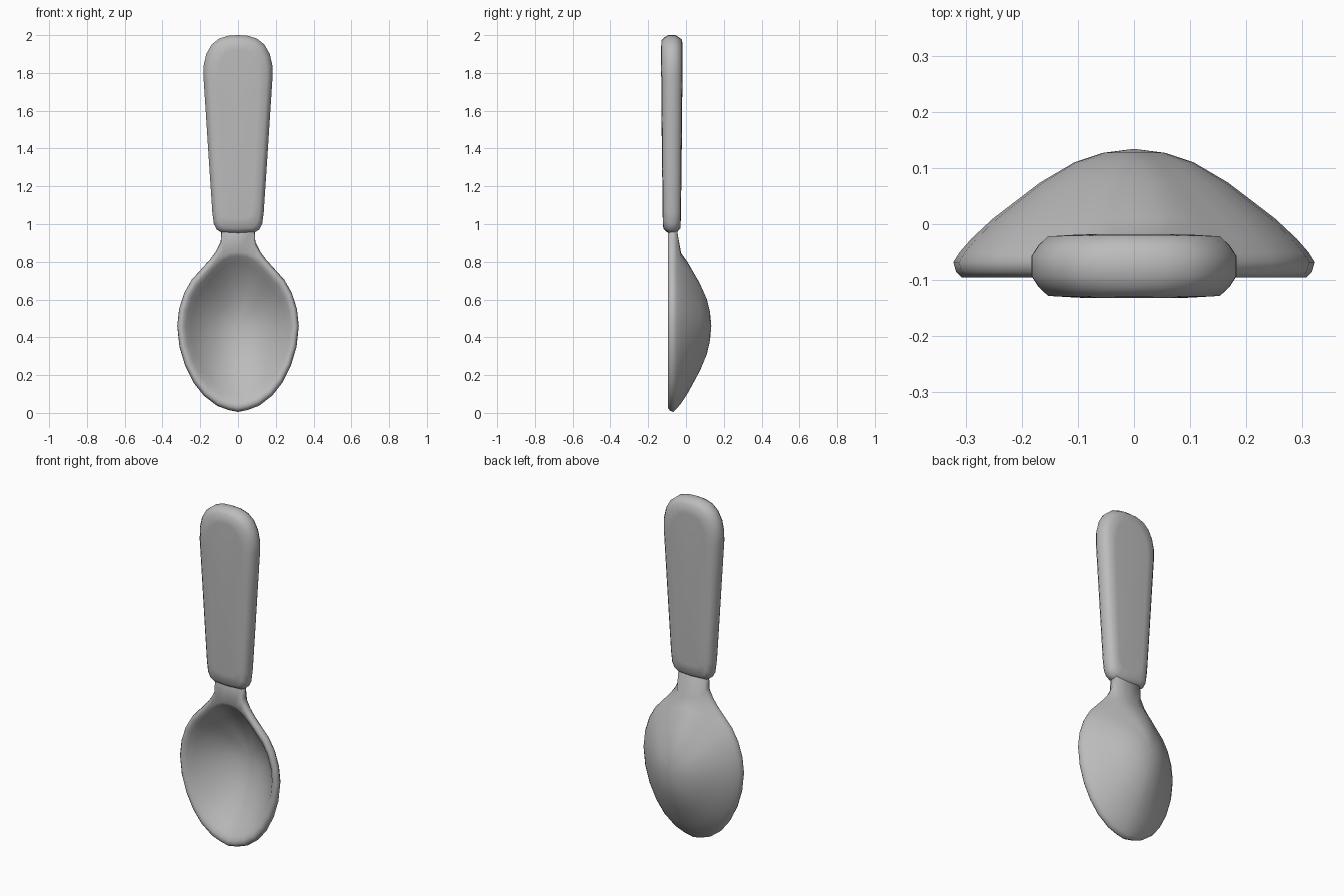
import bpy, bmesh

if "Cube" in bpy.data.objects:
    bpy.data.objects.remove(bpy.data.objects["Cube"])

grey = bpy.data.materials.new("dark_grey")
grey.diffuse_color = (.5, .5, .5, 1)
grey.use_nodes = True
grey.node_tree.nodes["Principled BSDF"].inputs["Base Color"].default_value = grey.diffuse_color


def mirrored(half):
    return half + [(-x, z) for x, z in reversed(half) if x > 0]


def shell(name, centre_z, rings, y_start, y_end, warp=None):
    """Closed skin: outlines scaled about a centre, ring by ring from back to front."""
    bm = bmesh.new()
    first = bm.verts.new((0, y_start, centre_z))
    last = bm.verts.new((0, y_end, centre_z))
    loops = [[bm.verts.new((x * fx, y, centre_z + (z - centre_z) * fz)) for x, z in mirrored(half)]
             for half, fx, fz, y in rings]
    n = len(loops[0])
    for i in range(n):
        j = (i + 1) % n
        bm.faces.new((first, loops[0][i], loops[0][j]))
        for a, b in zip(loops, loops[1:]):
            bm.faces.new((a[i], b[i], b[j], a[j]))
        bm.faces.new((last, loops[-1][j], loops[-1][i]))
    if warp:
        for v in bm.verts:
            v.co.y = warp(v.co.y, v.co.z)
    bmesh.ops.recalc_face_normals(bm, faces=bm.faces)
    mesh = bpy.data.meshes.new(name)
    bm.to_mesh(mesh)
    bm.free()
    mesh.shade_smooth()
    mesh.materials.append(grey)
    obj = bpy.data.objects.new(name, mesh)
    bpy.context.collection.objects.link(obj)
    return obj


# Bowl: domed back and hollow front; the rim rings stretch up into the neck
lower = [(0, 0.005), (.05, .015), (.11, .037), (.18, .09), (.235, .16), (.28, .25),
         (.31, .35), (.322, .46), (.312, .55), (.285, .635), (.245, .705), (.195, .76), (.15, .81)]
bowl_outline = lower + [(.125, .835), (.09, .865), (.05, .885), (0, .89)]
rim_outline = lower + [(.117, .855), (.092, .905), (.086, 1.0), (0, 1.0)]
dome = [(.17, .127), (.33, .11), (.52, .074), (.78, .01), (.9, -.026)]
rim = [(.965, -.05), (1, -.068), (.985, -.085), (.955, -.095)]
hollow = [(.91, -.092), (.86, -.079), (.78, -.047), (.6, .01), (.38, .062), (.18, .089)]
rings = [(bowl_outline, f, f, y) for f, y in dome]
rings += [(rim_outline, f, f, y) for f, y in rim]
rings += [(bowl_outline, f, f, y) for f, y in hollow]
shell("bowl_and_neck", .46, rings, .134, .096)

# Handle: flat paddle with softened edges, slightly thicker toward the top
handle_outline = [(0, .95), (.085, .955), (.112, .97), (.128, 1.0), (.136, 1.06),
                  (.152, 1.3), (.168, 1.55), (.183, 1.78), (.182, 1.84), (.168, 1.9),
                  (.14, 1.95), (.1, 1.982), (.05, 1.997), (0, 2.0)]
edge = [(.6, .85, -.018), (.84, .95, -.021), (.93, .978, -.037), (1, 1, -.057)]
edge += [(a, b, -.15 - y) for a, b, y in reversed(edge)]
shell("handle", 1.48, [(handle_outline, *e) for e in edge], -.017, -.133,
      lambda y, z: -.075 + (y + .075) * (.83 + .18 * (z - .96)))
